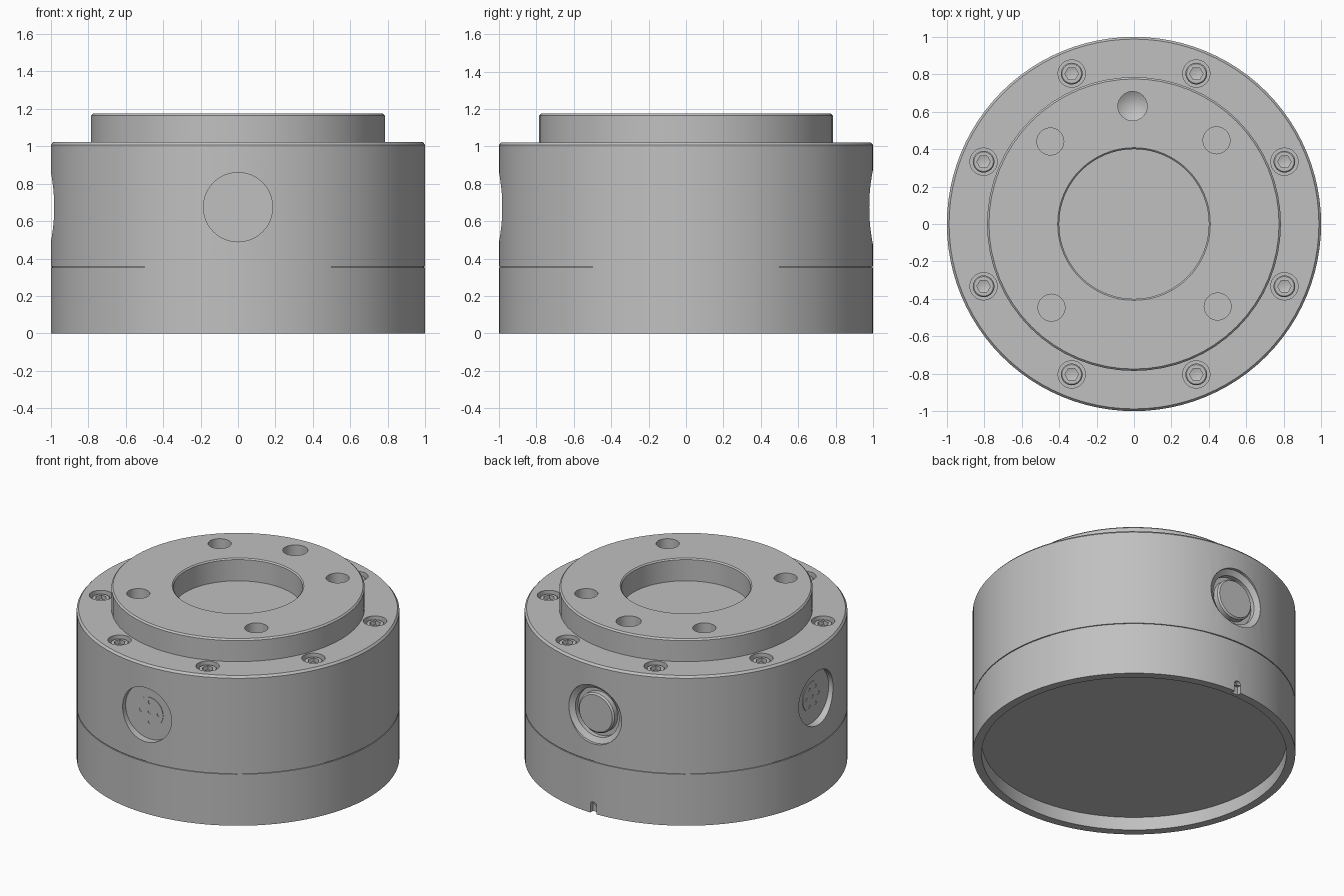
import bpy, bmesh, math
from mathutils import Matrix

cube = bpy.data.objects.get("Cube")
if cube:
    bpy.data.objects.remove(cube, do_unlink=True)

steel = bpy.data.materials.new("satin_grey")
steel.use_nodes = True
GREY = (0.53, 0.53, 0.53, 1)
steel.diffuse_color = GREY
steel.node_tree.nodes["Principled BSDF"].inputs["Base Color"].default_value = GREY


def lathe(name, profile, segs=64, matrix=Matrix(), closed=False):
    """Turn an (radius, height) profile around local z; closed joins its ends."""
    bm = bmesh.new()
    rings = []
    for r, z in profile:
        if r == 0:
            rings.append([bm.verts.new((0, 0, z))] * segs)
        else:
            rings.append([bm.verts.new((r * math.cos(a), r * math.sin(a), z))
                          for a in (math.tau * i / segs for i in range(segs))])
    pairs = list(zip(rings, rings[1:]))
    if closed:
        pairs.append((rings[-1], rings[0]))
    for lower, upper in pairs:
        for i in range(segs):
            j = (i + 1) % segs
            corners = dict.fromkeys((lower[i], lower[j], upper[j], upper[i]))
            bm.faces.new(corners)
    bmesh.ops.recalc_face_normals(bm, faces=bm.faces)
    bm.transform(matrix)
    mesh = bpy.data.meshes.new(name)
    bm.to_mesh(mesh)
    bm.free()
    mesh.materials.append(steel)
    obj = bpy.data.objects.new(name, mesh)
    bpy.context.collection.objects.link(obj)
    return obj


def plug(radius, bottom, top, matrix=Matrix(), segs=32, tip=0.0):
    """Cutter: a solid cylinder, optionally with a drill-point tip."""
    cutter = lathe("cutter", [(0, bottom - tip), (radius, bottom), (radius, top), (0, top)],
                   segs, matrix)
    cutter.hide_render = True
    return cutter


def activate(obj):
    bpy.ops.object.select_all(action='DESELECT')
    obj.select_set(True)
    bpy.context.view_layer.objects.active = obj


def cut(obj, cutters):
    for cutter in cutters:
        mod = obj.modifiers.new("cut", 'BOOLEAN')
        mod.operation = 'DIFFERENCE'
        mod.solver = 'EXACT'
        mod.object = cutter
        activate(obj)
        bpy.ops.object.modifier_apply(modifier=mod.name)
        bpy.data.objects.remove(cutter, do_unlink=True)


def smooth(obj):
    activate(obj)
    bpy.ops.object.shade_smooth_by_angle(angle=math.radians(30))


def polar(radius, degrees, z=0):
    a = math.radians(degrees)
    return Matrix.Translation((radius * math.cos(a), radius * math.sin(a), z))


def on_side(degrees, z):
    """Frame on the wall with local z pointing outward; 0 is the front."""
    return (Matrix.Rotation(math.radians(degrees), 4, 'Z')
            @ Matrix.Translation((0, -1, z)) @ Matrix.Rotation(math.pi / 2, 4, 'X'))


PORT_Z = 0.675
front, left_wall, back = (on_side(d, PORT_Z) for d in (0, -90, 180))
screw_angles = [22.5 + 45 * i for i in range(8)]

# Base ring with hollow underside and an alignment notch at the back
base = lathe("base_ring", [(0, .09), (.945, .09), (.945, 0), (1, 0), (1, .352), (0, .352)], 96)
notch = on_side(180, 0)
cut(base, [plug(.024, -.03, .05, notch @ Matrix.Translation((0, .055, 0)) @
                Matrix.Diagonal((1, 1, 1, 1)), 16)])
slot = bpy.data.meshes.new("slot")
bm = bmesh.new()
bmesh.ops.create_cube(bm, size=1, matrix=notch @ Matrix.Translation((0, 0, .01))
                      @ Matrix.Diagonal((.048, .11, .08, 1)))
bm.to_mesh(slot)
bm.free()
slot.materials.append(steel)
slot_obj = bpy.data.objects.new("slot_cutter", slot)
bpy.context.collection.objects.link(slot_obj)
cut(base, [slot_obj])
smooth(base)

# Main body with parting groove, screw counterbores and side ports
body = lathe("main_body", [(0, .352), (.993, .352), (.993, .358), (1, .358),
                           (1, 1.008), (.988, 1.022), (0, 1.022)], 96)
cutters = [plug(.073, .96, 1.1, polar(.87, a)) for a in screw_angles]
cutters += [plug(.185, -.05, .06, m, 48) for m in (front, left_wall)]
cutters.append(lathe("cutter", [(0, -.07), (.165, -.07), (.165, -.04), (.2, -.02),
                                (.2, .06), (0, .06)], 48, back))
cut(body, cutters)
smooth(body)

# Raised mounting flange with central bore, four bolt holes and a locating hole
flange = lathe("mounting_flange", [(.4, 1.015), (.785, 1.015), (.785, 1.165), (.775, 1.175),
                                   (.408, 1.175), (.4, 1.167)], 64, closed=True)
holes = [plug(.072, 1.0, 1.3, polar(.628, 45.4 + 90 * i)) for i in range(4)]
holes.append(plug(.078, 1.10, 1.3, polar(.63, 90.7), tip=.05))
cut(flange, holes)
smooth(flange)

# Socket-head screws
screw = lathe("socket_screw_1", [(0, .95), (.058, .95), (.058, 1.0), (.052, 1.006), (0, 1.006)], 32)
cut(screw, [plug(.036, .98, 1.1, segs=6, tip=.012)])
smooth(screw)
for i, a in enumerate(screw_angles):
    obj = screw
    if i:
        obj = bpy.data.objects.new(f"socket_screw_{i + 1}", screw.data)
        bpy.context.collection.objects.link(obj)
    obj.matrix_world = polar(.87, a)

# Connector inserts with a ring of pin sockets around a central one
for name, frame, pins in (("front_connector", front, 4), ("right_connector", left_wall, 6)):
    insert = lathe(name, [(0, -.08), (.1, -.08), (.1, -.046), (0, -.046)], 48, frame)
    sockets = [plug(.012, -.065, 0, frame, 12)]
    sockets += [plug(.012, -.065, 0, frame @ polar(.067, 360 * i / pins), 12)
                for i in range(pins)]
    cut(insert, sockets)
    smooth(insert)

# Rear button
smooth(lathe("rear_button", [(0, -.09), (.135, -.09), (.135, -.035), (.125, -.025), (0, -.025)],
             48, back))
